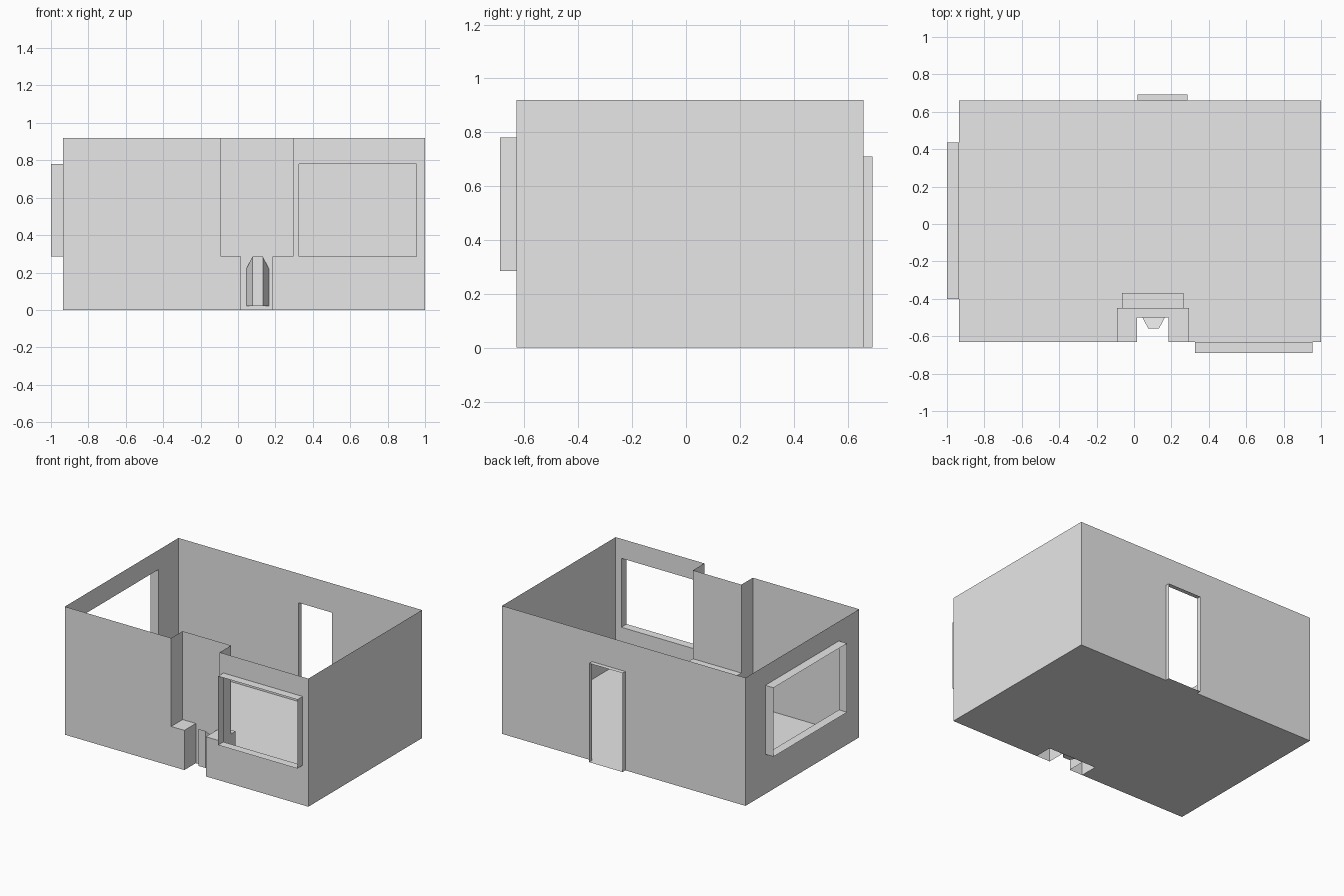
import bpy
import bmesh

if "Cube" in bpy.data.objects:
    bpy.data.objects.remove(bpy.data.objects["Cube"])

plaster = bpy.data.materials.new("plaster_grey")
plaster.use_nodes = True
GREY = (0.8, 0.8, 0.8, 1)
plaster.diffuse_color = GREY
plaster.node_tree.nodes["Principled BSDF"].inputs["Base Color"].default_value = GREY


def make(name, polygons):
    """Build one object from a list of polygons."""
    bm = bmesh.new()
    for points in polygons:
        bm.faces.new([bm.verts.new(p) for p in points])
    bmesh.ops.remove_doubles(bm, verts=bm.verts, dist=0.0001)
    mesh = bpy.data.meshes.new(name)
    bm.to_mesh(mesh)
    bm.free()
    mesh.materials.append(plaster)
    obj = bpy.data.objects.new(name, mesh)
    bpy.context.collection.objects.link(obj)
    return obj


def panel(axis, at, u, v, holes=(), sign=1):
    """Thin sheet across one axis, split into cells around its openings."""
    def place(a, b):
        p = [a, b]
        p.insert(axis, at)
        return p
    us = sorted({*u, *(e for h in holes for e in h[0])})
    vs = sorted({*v, *(e for h in holes for e in h[1])})
    if axis == 1:
        sign = -sign
    cells = []
    for a, b in zip(us, us[1:]):
        for c, d in zip(vs, vs[1:]):
            mu, mv = (a + b) / 2, (c + d) / 2
            if any(h[0][0] < mu < h[0][1] and h[1][0] < mv < h[1][1] for h in holes):
                continue
            quad = [place(a, c), place(b, c), place(b, d), place(a, d)]
            cells.append(quad[::sign])
    return cells


def bridge(loop_a, loop_b):
    """Quads joining two matching loops."""
    n = len(loop_a)
    return [[loop_a[i], loop_a[(i + 1) % n], loop_b[(i + 1) % n], loop_b[i]]
            for i in range(n)]


def ring(axis, at, u, v):
    return panel(axis, at, u, v)[0]


def sleeve(name, axis, start, end, u, v):
    """Open rectangular reveal around a door or window."""
    return make(name, bridge(ring(axis, start, u, v), ring(axis, end, u, v)))


# Main dimensions
X, Y, Z = (-0.935, 1.0), (-0.63, 0.66), (0, 0.92)
WINDOW_Z = (0.285, 0.78)
FRONT_WIN, SIDE_WIN = (0.325, 0.955), (-0.4, 0.435)
DOOR_X, DOOR_Z = (0.02, 0.285), (0, 0.71)
CHIMNEY, GAP = (-0.09, 0.295), (0.015, 0.185)
LEDGE, RECESS, BREAST = 0.285, -0.5, -0.45

# Floor and outer walls
make("floor", panel(2, 0, X, Y, [(CHIMNEY, (Y[0], RECESS))]))
make("front_wall", panel(1, Y[0], X, Z, [
    (FRONT_WIN, WINDOW_Z), (CHIMNEY, (LEDGE, Z[1])), (GAP, (0, LEDGE))], -1))
make("back_wall", panel(1, Y[1], X, Z, [(DOOR_X, DOOR_Z)]))
make("left_wall", panel(0, X[1], Y, Z))
make("right_wall", panel(0, X[0], Y, Z, [(SIDE_WIN, WINDOW_Z)], -1))

# Window and door reveals
sleeve("front_window_reveal", 1, Y[0], -0.69, FRONT_WIN, WINDOW_Z)
sleeve("side_window_reveal", 0, X[0], -1.0, SIDE_WIN, WINDOW_Z)
sleeve("door_reveal", 1, Y[1], 0.692, DOOR_X, DOOR_Z)

# Upper chimney recess
make("chimney_wall", panel(1, RECESS, CHIMNEY, (LEDGE, Z[1]), sign=-1))
for side, x, inner in (("right", CHIMNEY[0], GAP[0]), ("left", CHIMNEY[1], GAP[1])):
    make(side + "_chimney_cheek", panel(0, x, (Y[0], RECESS), (LEDGE, Z[1])))
    make(side + "_pier_outer", panel(0, x, (Y[0], BREAST), (0, LEDGE)))
    make(side + "_pier_inner", panel(0, inner, (Y[0], RECESS), (0, LEDGE)))

# Lower chimney breast with its ledge
make("breast_ledge", panel(2, LEDGE, CHIMNEY, (Y[0], BREAST),
                           [(GAP, (Y[0], RECESS))]))
OPEN_X, OPEN_Z = (0.045, 0.165), (0.02, 0.22)
make("breast_front", panel(1, BREAST, CHIMNEY, (0, LEDGE), [(OPEN_X, OPEN_Z)]))
make("fireplace_back_panel", panel(1, RECESS, GAP, (0, LEDGE),
                                   [(OPEN_X, OPEN_Z)], -1))
sleeve("fireplace_throat", 1, BREAST, RECESS, OPEN_X, OPEN_Z)

# Tapered firebox rising toward the flue
mouth = ring(1, RECESS, OPEN_X, OPEN_Z)
rear = ring(1, -0.56, (0.077, 0.133), (0.02, LEDGE))
make("firebox", bridge(mouth, rear) + [rear])

# Hearth slab in the room
HEARTH_X, HEARTH_Y = (-0.065, 0.265), (BREAST, -0.37)
base, top = (ring(2, z, HEARTH_X, HEARTH_Y) for z in (0.001, 0.02))
make("hearth", bridge(base, top) + [top])
